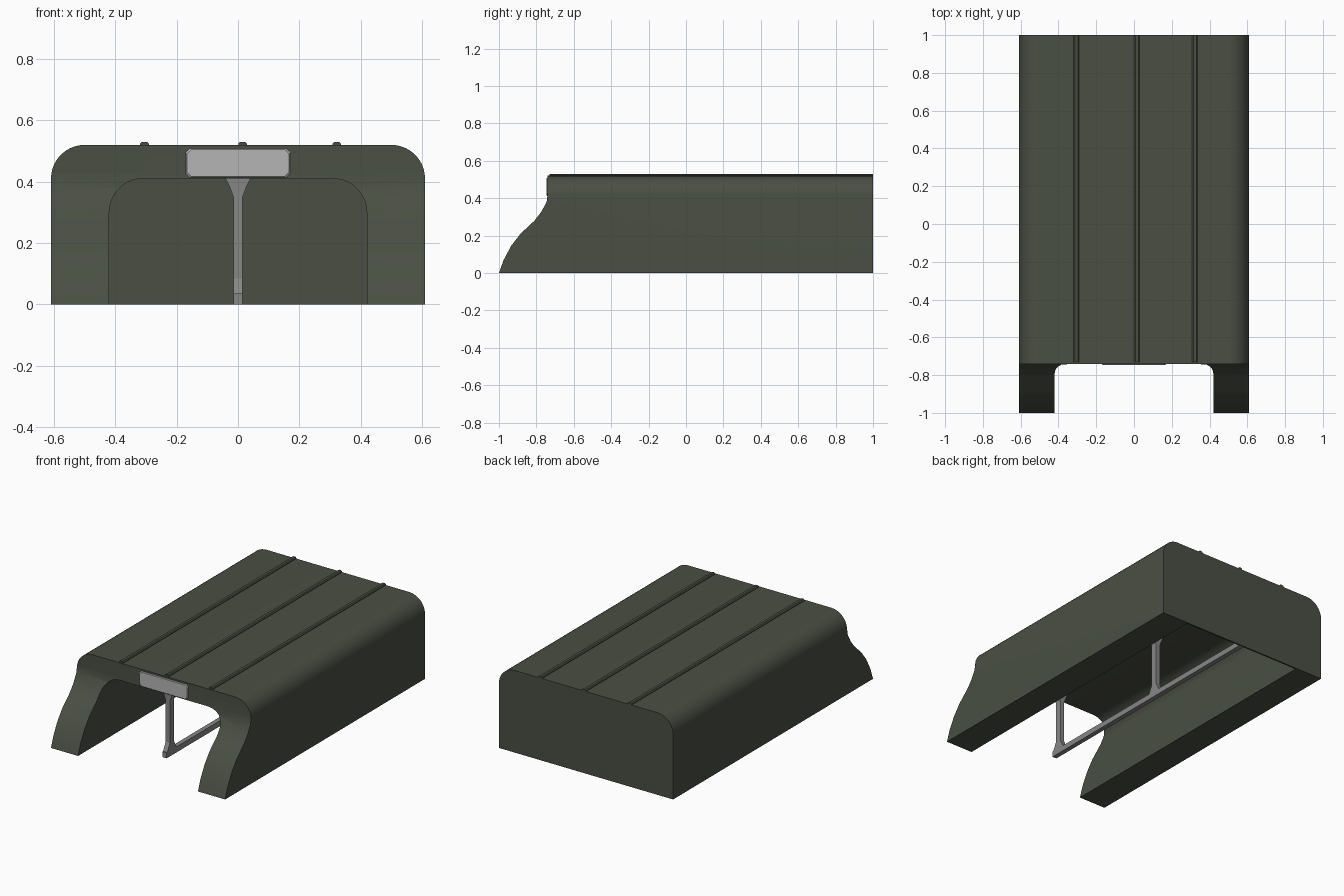
import bpy, bmesh, math

cube = bpy.data.objects.get("Cube")
if cube:
    bpy.data.objects.remove(cube, do_unlink=True)


def material(name, r, g, b):
    m = bpy.data.materials.new(name)
    m.use_nodes = True
    m.diffuse_color = (r, g, b, 1)
    m.node_tree.nodes["Principled BSDF"].inputs["Base Color"].default_value = (r, g, b, 1)
    return m


green = material("dark olive green", 0.068, 0.078, 0.056)
silver = material("light grey", 0.46, 0.46, 0.46)
steel = material("mid grey", 0.24, 0.24, 0.24)


def loft(name, rings, mat):
    """Skin equal-length rings of points and cap both ends."""
    bm = bmesh.new()
    rows = [[bm.verts.new(p) for p in ring] for ring in rings]
    n = len(rows[0])
    for a, b in zip(rows, rows[1:]):
        for i in range(n):
            j = (i + 1) % n
            bm.faces.new((a[i], a[j], b[j], b[i]))
    bm.faces.new(rows[0][::-1])
    bm.faces.new(rows[-1])
    bmesh.ops.recalc_face_normals(bm, faces=bm.faces)
    mesh = bpy.data.meshes.new(name)
    bm.to_mesh(mesh)
    bm.free()
    mesh.materials.append(mat)
    ob = bpy.data.objects.new(name, mesh)
    bpy.context.collection.objects.link(ob)
    return ob


def along_y(name, profile, y0, y1, mat):
    return loft(name, [[(x, y, z) for x, z in profile] for y in (y0, y1)], mat)


def select(ob):
    bpy.ops.object.select_all(action='DESELECT')
    ob.select_set(True)
    bpy.context.view_layer.objects.active = ob


def arch(half, height, radius, steps=10):
    """Round-shouldered arch from the left foot over to the right foot."""
    side = [(half, 0)]
    for i in range(steps + 1):
        a = math.pi / 2 * i / steps
        side.append((half - radius + radius * math.cos(a),
                     height - radius + radius * math.sin(a)))
    return side + [(-x, z) for x, z in reversed(side)]


# Hollow cover, with its front trimmed to the curved side outline
outer, inner = arch(0.61, 0.52, 0.11), arch(0.42, 0.41, 0.11)
cover = along_y("cover_shell", outer + inner[::-1], -1, 1, green)
front_edge = [(-1, -0.05), (-1, 0), (-0.975, 0.07), (-0.935, 0.145), (-0.885, 0.21),
              (-0.81, 0.28), (-0.775, 0.325), (-0.745, 0.38), (-0.74, 0.42), (-0.74, 0.6)]
outline = front_edge + [(-1.2, 0.6), (-1.2, -0.05)]
cutter = loft("front_cutter", [[(x, y, z) for y, z in outline] for x in (-0.8, 0.8)], green)
cutter.hide_render = True
trim = cover.modifiers.new("trim", 'BOOLEAN')
trim.operation, trim.solver, trim.object = 'DIFFERENCE', 'EXACT', cutter
select(cover)
bpy.ops.object.modifier_apply(modifier=trim.name)
bpy.data.objects.remove(cutter, do_unlink=True)
select(cover)
bpy.ops.object.shade_smooth_by_angle(angle=math.radians(30))

# Thin back wall closing the arch
along_y("back_wall", inner, 0.99, 1, green)

# Roof ribs
for name, x in (("right", -0.305), ("centre", 0.015), ("left", 0.322)):
    rib = [(x - 0.014, 0.515), (x - 0.014, 0.524), (x - 0.008, 0.53),
           (x + 0.008, 0.53), (x + 0.014, 0.524), (x + 0.014, 0.515)]
    along_y("roof_rib_" + name, rib, -0.73, 1, green)


# Front plate with clipped corners and a bevelled rim
def plate_ring(y, hx, hz, c=0.013):
    corners = [(hx, hz - c), (hx - c, hz), (c - hx, hz), (-hx, hz - c),
               (-hx, c - hz), (c - hx, -hz), (hx - c, -hz), (hx, c - hz)]
    return [(x, y, 0.461 + z) for x, z in corners]


loft("front_plate", [plate_ring(-0.738, 0.17, 0.048), plate_ring(-0.743, 0.17, 0.048),
                     plate_ring(-0.747, 0.166, 0.044)], silver)

# Floor rail down the middle
rail = [(-0.015, 0), (0.015, 0), (0.015, 0.035), (-0.015, 0.035)]
along_y("floor_rail", rail, -0.735, 0.992, steel)

# Posts, flared lengthwise at the foot and sideways at the roof
levels = [(0, 0.015, 0.052), (0.035, 0.015, 0.045), (0.085, 0.015, 0.02),
          (0.35, 0.015, 0.02), (0.385, 0.028, 0.02), (0.412, 0.042, 0.02)]
for name, y in (("front_post", -0.683), ("middle_post", 0.2)):
    loft(name, [[(-hx, y - hy, z), (hx, y - hy, z), (hx, y + hy, z), (-hx, y + hy, z)]
                for z, hx, hy in levels], steel)
